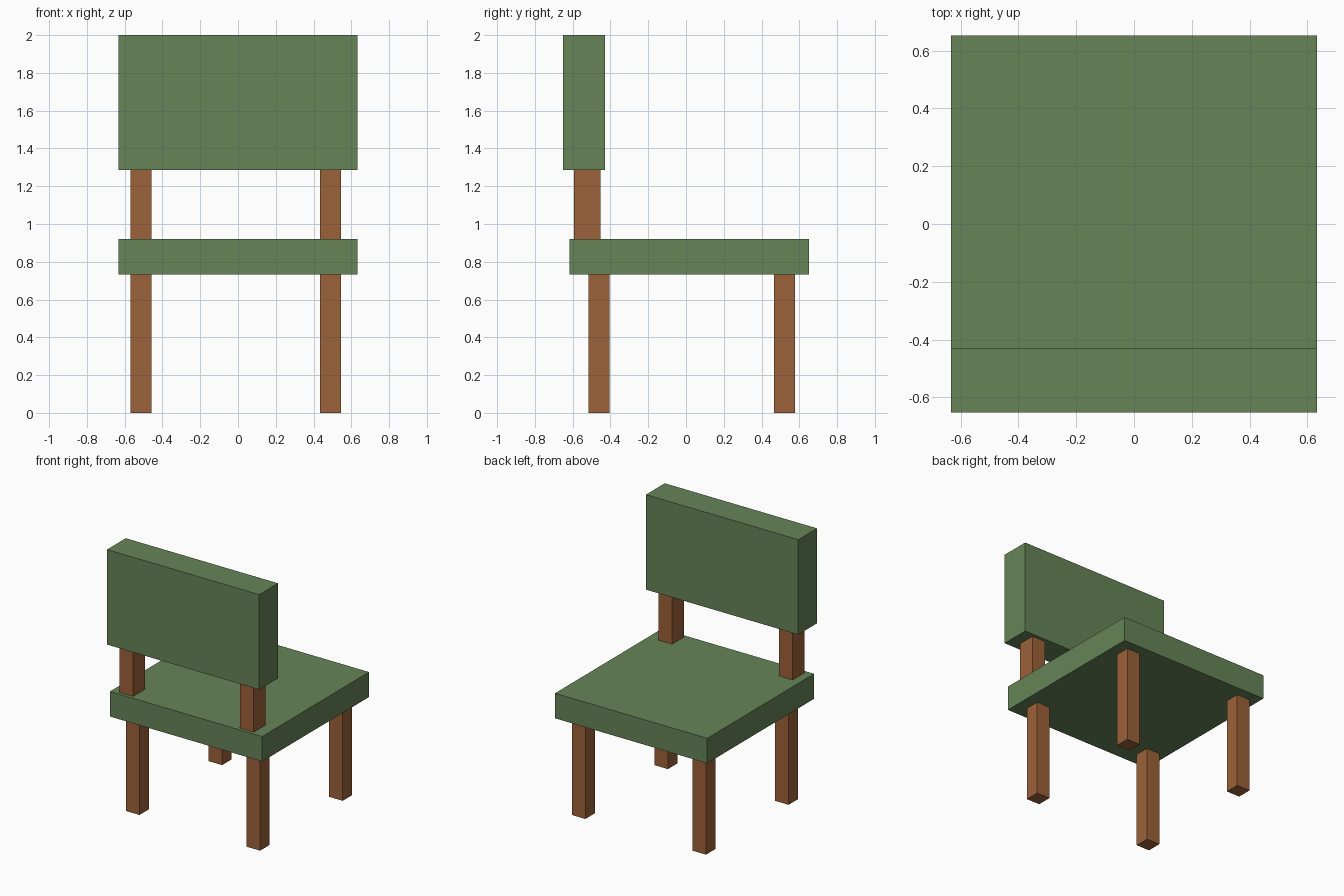
import bpy

if "Cube" in bpy.data.objects:
    bpy.data.objects.remove(bpy.data.objects["Cube"])


def material(name, rgb):
    m = bpy.data.materials.new(name)
    m.diffuse_color = (*rgb, 1.0)
    m.use_nodes = True
    m.node_tree.nodes["Principled BSDF"].inputs["Base Color"].default_value = m.diffuse_color
    return m


green = material("green upholstery", (0.133, 0.231, 0.095))
brown = material("brown wood", (0.332, 0.122, 0.042))


def box(name, x, y, z, mat):
    """Box from (min, max) extents on each axis."""
    spans = (x, y, z)
    bpy.ops.mesh.primitive_cube_add(size=1, location=[(a + b) / 2 for a, b in spans])
    ob = bpy.context.object
    ob.name = name
    ob.scale = [b - a for a, b in spans]
    bpy.ops.object.transform_apply(location=False, rotation=False, scale=True)
    ob.data.materials.append(mat)
    return ob


SEAT_BOTTOM, SEAT_TOP, BACK_BOTTOM = 0.732, 0.92, 1.286

# Cushions
box("seat", (-0.633, 0.633), (-0.617, 0.652), (SEAT_BOTTOM, SEAT_TOP), green)
box("backrest", (-0.633, 0.633), (-0.652, -0.429), (BACK_BOTTOM, 2.0), green)

# Legs and backrest posts, one set per side
for side, x in (("left", (-0.57, -0.458)), ("right", (0.433, 0.545))):
    box(f"rear_leg_{side}", x, (-0.516, -0.404), (0, SEAT_BOTTOM), brown)
    box(f"front_leg_{side}", x, (0.465, 0.577), (0, SEAT_BOTTOM), brown)
    box(f"backrest_post_{side}", x, (-0.592, -0.453), (SEAT_TOP, BACK_BOTTOM), brown)
